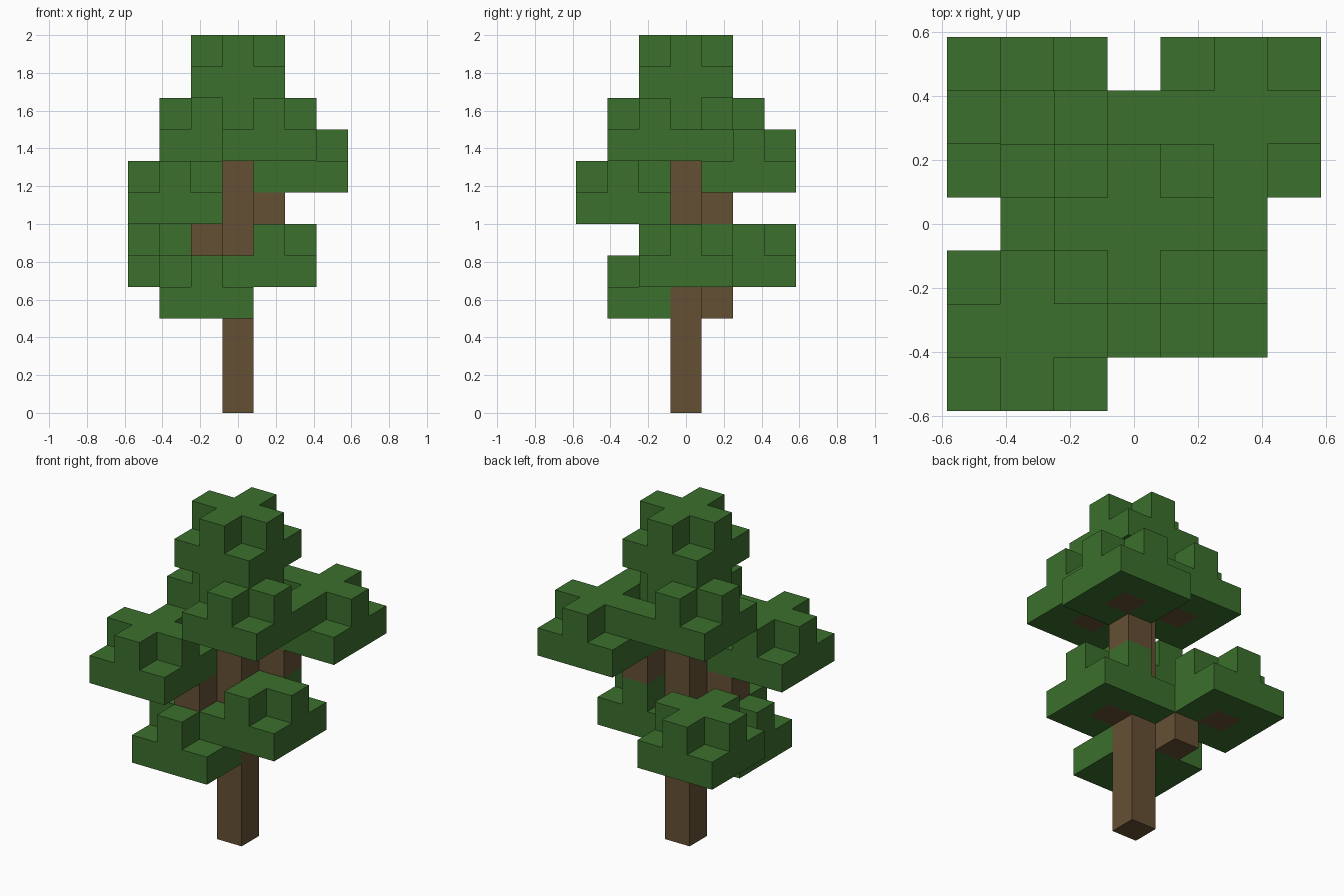
import bpy
import bmesh
from mathutils import Vector

S = 1 / 6  # edge of one cube

cube = bpy.data.objects.get("Cube")
if cube:
    bpy.data.objects.remove(cube, do_unlink=True)


def make_material(name, color):
    mat = bpy.data.materials.new(name)
    mat.use_nodes = True
    mat.diffuse_color = color
    mat.node_tree.nodes["Principled BSDF"].inputs["Base Color"].default_value = color
    return mat


bark = make_material("bark brown", (0.130, 0.080, 0.034, 1))
leaf = make_material("leaf green", (0.045, 0.162, 0.026, 1))

parts = []      # (name, cells, material)
filled = set()  # every occupied cell


def add_part(name, cells, mat):
    """Claim the cells that no earlier part uses."""
    own = [c for c in cells if c not in filled]
    filled.update(own)
    parts.append((name, own, mat))


def clump_cells(x, y, z):
    """A three by three slab with a plus shape on top."""
    ring = [(i, j) for i in (-1, 0, 1) for j in (-1, 0, 1)]
    slab = [(x + i, y + j, z) for i, j in ring]
    plus = [(x + i, y + j, z + 1) for i, j in ring if i * j == 0]
    return slab + plus


def build(name, cells, mat):
    """Make a mesh from the cube sides that face open air."""
    bm = bmesh.new()
    for cell in cells:
        for axis in range(3):
            for sign in (-1, 1):
                n = Vector((0, 0, 0))
                n[axis] = sign
                if tuple(int(a + b) for a, b in zip(cell, n)) in filled:
                    continue
                u = Vector((0, 0, 0))
                u[(axis + 1) % 3] = 1
                v = n.cross(u)
                mid = Vector(cell) + Vector((0, 0, 0.5)) + n / 2
                corners = (-u - v, u - v, u + v, v - u)
                bm.faces.new([bm.verts.new((mid + c / 2) * S) for c in corners])
    bmesh.ops.remove_doubles(bm, verts=bm.verts, dist=0.001)
    mesh = bpy.data.meshes.new(name)
    bm.to_mesh(mesh)
    bm.free()
    mesh.materials.append(mat)
    bpy.context.collection.objects.link(bpy.data.objects.new(name, mesh))


# Leaf clumps: centre cell of the slab
clumps = {
    "low_front": (-1, -1, 3),
    "low_left": (1, 0, 4),
    "low_back": (-2, 2, 4),
    "middle_front": (-2, -2, 6),
    "middle_back": (2, 2, 7),
    "high_front": (1, -1, 8),
    "high_back": (-1, 1, 8),
    "crown": (0, 0, 10),
}

# Trunk, and branches that end in the middle of each clump
add_part("trunk", [(0, 0, z) for z in range(11)], bark)
for name, (x, y, z) in clumps.items():
    if name == "crown":
        continue
    cells = [(x, y, z)]
    if abs(x) == 2:  # far clumps get a diagonal step from the trunk
        cells.append((x // 2, y // 2, z - 1))
    add_part(name + "_branch", cells, bark)

# Foliage
for name, centre in clumps.items():
    add_part(name + "_leaves", clump_cells(*centre), leaf)

for part in parts:
    build(*part)
